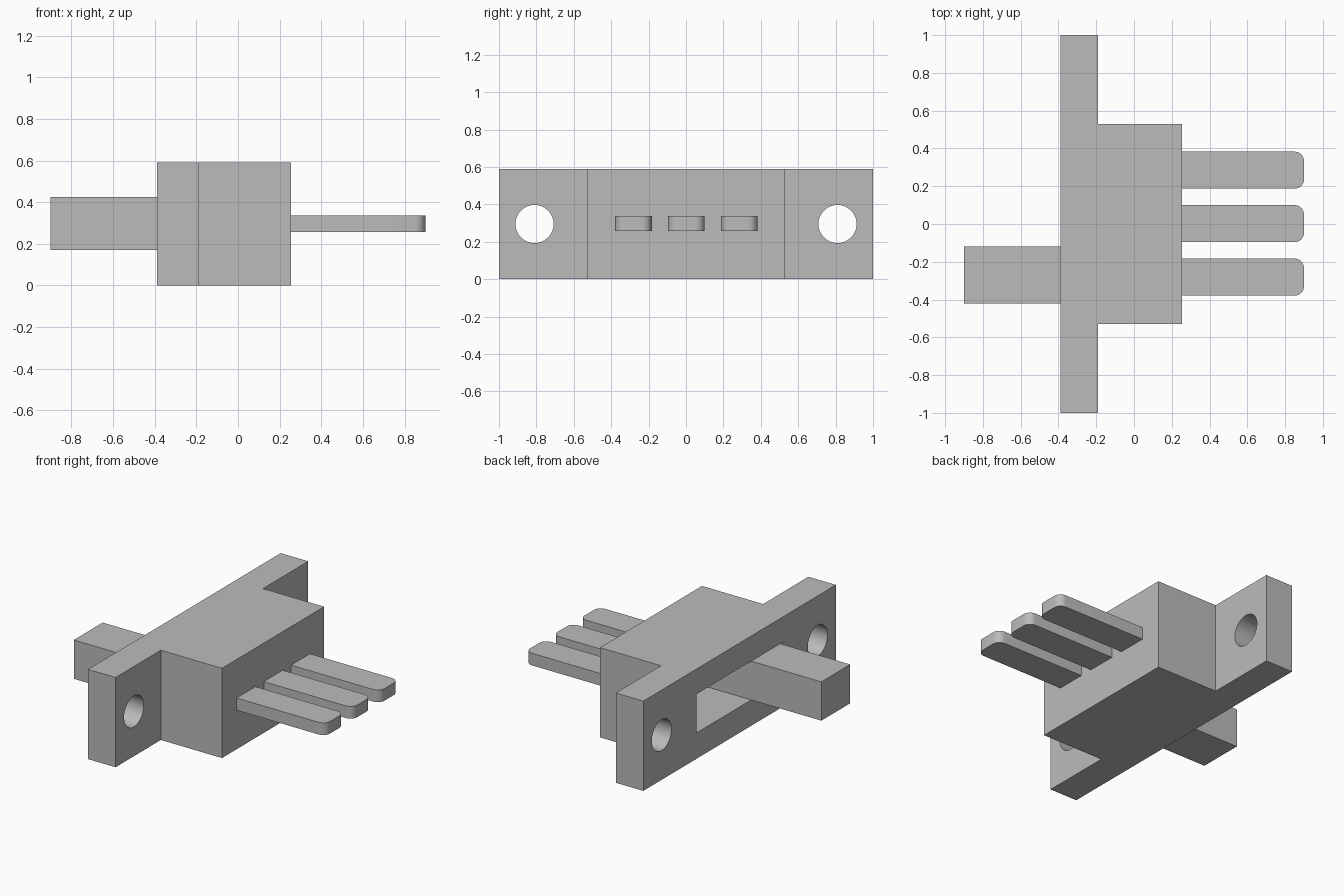
import bpy
import bmesh
from math import pi

# Remove the default cube
cube = bpy.data.objects.get("Cube")
if cube:
    bpy.data.objects.remove(cube, do_unlink=True)

grey = bpy.data.materials.new("plain_grey")
grey.use_nodes = True
colour = (0.5, 0.5, 0.5, 1)
grey.diffuse_color = colour
grey.node_tree.nodes["Principled BSDF"].inputs["Base Color"].default_value = colour

HEIGHT = 0.59
MID = HEIGHT / 2


def prism(name, outline, z0, z1):
    """Extrude an xy outline from z0 to z1."""
    bm = bmesh.new()
    base = bm.faces.new([bm.verts.new((x, y, z0)) for x, y in outline])
    top = bmesh.ops.extrude_face_region(bm, geom=[base])["geom"]
    bmesh.ops.translate(bm, vec=(0, 0, z1 - z0),
                        verts=[v for v in top if isinstance(v, bmesh.types.BMVert)])
    bmesh.ops.recalc_face_normals(bm, faces=bm.faces)
    mesh = bpy.data.meshes.new(name)
    bm.to_mesh(mesh)
    bm.free()
    obj = bpy.data.objects.new(name, mesh)
    bpy.context.collection.objects.link(obj)
    mesh.materials.append(grey)
    return obj


def box(name, x0, x1, y0, y1, z0, z1):
    return prism(name, [(x0, y0), (x1, y0), (x1, y1), (x0, y1)], z0, z1)


def select(obj):
    bpy.ops.object.select_all(action="DESELECT")
    obj.select_set(True)
    bpy.context.view_layer.objects.active = obj


def cut(obj, cutter):
    mod = obj.modifiers.new("cut", "BOOLEAN")
    mod.operation = "DIFFERENCE"
    mod.solver = "EXACT"
    mod.object = cutter
    select(obj)
    bpy.ops.object.modifier_apply(modifier=mod.name)
    bpy.data.objects.remove(cutter, do_unlink=True)


# Housing: wide mounting flange and narrower block as one T-shaped body
half = [(-0.39, 1), (-0.19, 1), (-0.19, 0.53), (0.255, 0.53)]
outline = half + [(x, -y) for x, y in reversed(half)]
housing = prism("housing", outline, 0, HEIGHT)

# Slot for the slider
cut(housing, box("slot_cutter", -0.5, 0.06, -0.45, 0.45, 0.17, 0.425))

# Screw holes through both flange ends
for side in (-1, 1):
    bpy.ops.mesh.primitive_cylinder_add(vertices=48, radius=0.102, depth=0.5,
                                        location=(-0.29, 0.81 * side, MID),
                                        rotation=(0, pi / 2, 0))
    cut(housing, bpy.context.object)
select(housing)
bpy.ops.object.shade_smooth_by_angle(angle=pi / 6)

# Slider set off-centre in the slot
box("slider", -0.9, 0.06, -0.42, -0.12, 0.17, 0.425)

# Three terminal pins with rounded tips
for label, y in (("right", -0.281), ("middle", 0.002), ("left", 0.285)):
    pin = box(label + "_pin", 0.25, 0.9, y - 0.098, y + 0.098, 0.257, 0.337)
    bm = bmesh.new()
    bm.from_mesh(pin.data)
    tips = [e for e in bm.edges
            if all(v.co.x > 0.8 for v in e.verts)
            and abs(e.verts[0].co.z - e.verts[1].co.z) > 0.01]
    bmesh.ops.bevel(bm, geom=tips, offset=0.05, segments=8, profile=0.5,
                    affect="EDGES")
    bm.to_mesh(pin.data)
    bm.free()
    select(pin)
    bpy.ops.object.shade_smooth_by_angle(angle=pi / 6)
